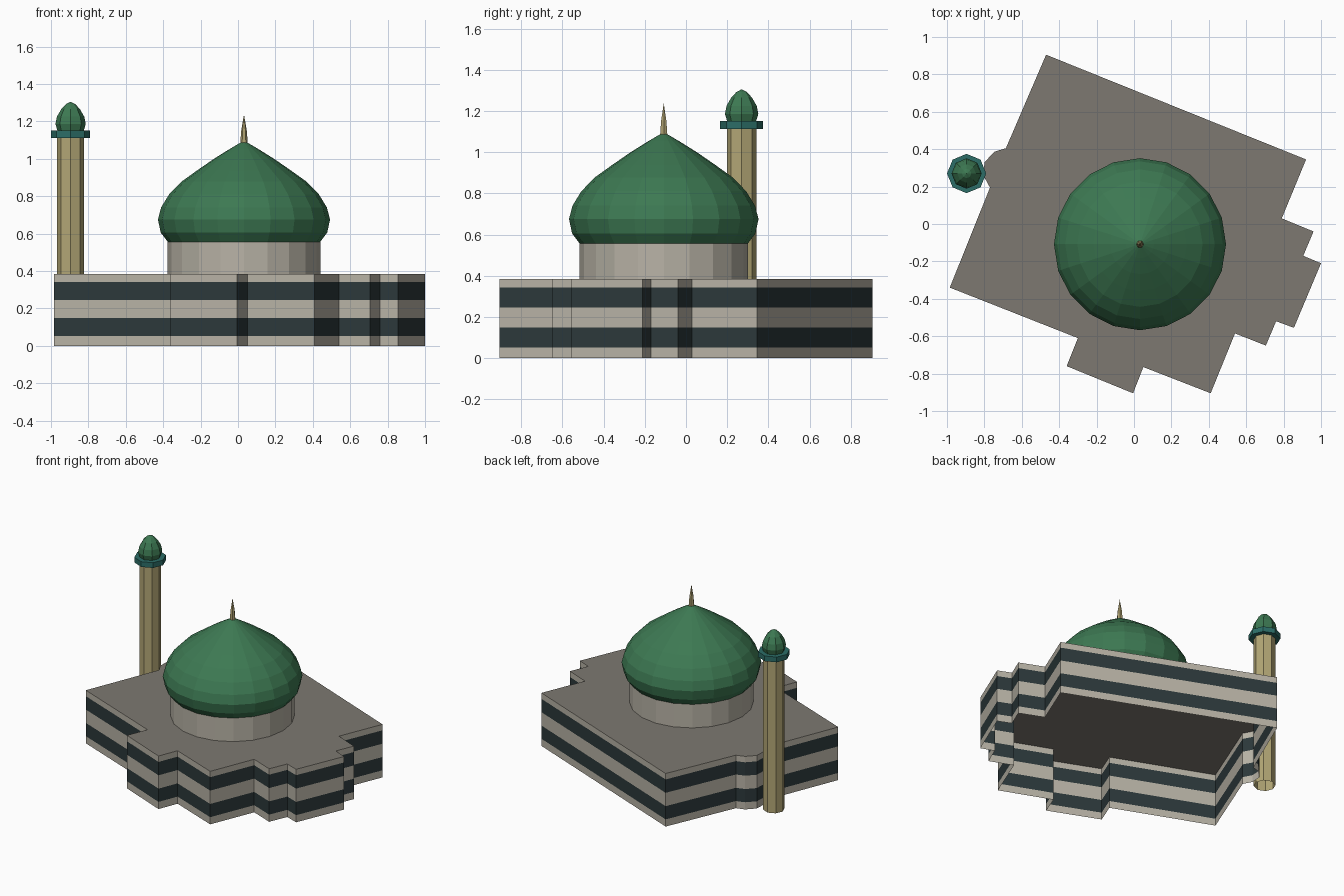
import bpy, bmesh
from math import cos, sin, tau

cube = bpy.data.objects.get("Cube")
if cube:
    bpy.data.objects.remove(cube, do_unlink=True)


def material(name, rgb):
    m = bpy.data.materials.new(name)
    m.use_nodes = True
    m.diffuse_color = (*rgb, 1)
    m.node_tree.nodes["Principled BSDF"].inputs["Base Color"].default_value = (*rgb, 1)
    return m


pale_stone = material("pale stone", (0.48, 0.45, 0.38))
dark_stone = material("dark stone", (0.025, 0.04, 0.043))
roof_grey = material("roof grey", (0.205, 0.19, 0.165))
dome_green = material("dome green", (0.046, 0.19, 0.085))
sandstone = material("sandstone", (0.45, 0.385, 0.18))
teal = material("balcony teal", (0.025, 0.155, 0.135))
gold = material("finial gold", (0.42, 0.35, 0.16))


def finish(name, bm, mats):
    mesh = bpy.data.meshes.new(name)
    bm.to_mesh(mesh)
    bm.free()
    for m in mats:
        mesh.materials.append(m)
    obj = bpy.data.objects.new(name, mesh)
    bpy.context.collection.objects.link(obj)
    return obj


def bridge(bm, low, high, index=0):
    """Join two closed rings; a ring of one vertex makes a tip."""
    n = len(low)
    for i in range(n):
        j = (i + 1) % n
        if len(high) == 1:
            f = bm.faces.new((low[i], low[j], high[0]))
        else:
            f = bm.faces.new((low[i], low[j], high[j], high[i]))
        f.material_index = index


def turned(name, centre, profile, sides, mat, cap_top=False, cap_bottom=False):
    """Revolve (radius, height) points into a faceted solid."""
    bm = bmesh.new()
    rings = []
    for r, z in profile:
        count = sides if r > 0 else 1
        rings.append([bm.verts.new((centre[0] + r * cos(tau * i / sides),
                                    centre[1] + r * sin(tau * i / sides), z))
                      for i in range(count)])
    for low, high in zip(rings, rings[1:]):
        bridge(bm, low, high)
    if cap_top:
        bm.faces.new(rings[-1])
    if cap_bottom:
        bm.faces.new(rings[0][::-1])
    return finish(name, bm, [mat])


# Prayer hall outline, anticlockwise, with a small rounded niche on one side
outline = [
    (-0.47, 0.905), (-0.685, 0.405), (-0.745, 0.387), (-0.80, 0.33),
    (-0.803, 0.255), (-0.77, 0.195), (-0.985, -0.34), (-0.30, -0.61),
    (-0.36, -0.76), (-0.005, -0.905), (0.05, -0.765), (0.41, -0.905),
    (0.54, -0.585), (0.705, -0.65), (0.76, -0.52), (0.855, -0.555),
    (1.0, -0.21), (0.905, -0.17), (0.96, -0.04), (0.79, 0.03), (0.92, 0.345),
]
roof_z = 0.385

# Striped walls: alternating courses, open underneath
bm = bmesh.new()
levels = [0, 0.052, 0.148, 0.245, 0.342, roof_z]
courses = [[bm.verts.new((x, y, z)) for x, y in outline] for z in levels]
for k, (low, high) in enumerate(zip(courses, courses[1:])):
    bridge(bm, low, high, k % 2)
finish("striped_walls", bm, [pale_stone, dark_stone])

# Flat roof
bm = bmesh.new()
bm.faces.new([bm.verts.new((x, y, roof_z)) for x, y in outline])
finish("flat_roof", bm, [roof_grey])

# Central drum, dome and finial
hall = (0.032, -0.108)
turned("dome_drum", hall, [(0.408, roof_z), (0.408, 0.556)], 20, pale_stone)
turned("main_dome", hall,
       [(0.408, 0.556), (0.445, 0.605), (0.46, 0.675), (0.443, 0.74),
        (0.40, 0.81), (0.335, 0.877), (0.25, 0.938), (0.16, 1.0),
        (0.075, 1.053), (0, 1.097)], 20, dome_green)
turned("dome_finial", hall, [(0.02, 1.085), (0.015, 1.15), (0, 1.237)], 6, gold)

# Minaret beside the niche
tower = (-0.895, 0.27)
turned("minaret_shaft", tower, [(0.072, 0), (0.072, 1.112)], 8, sandstone)
turned("minaret_balcony", tower, [(0.105, 1.112), (0.105, 1.15)], 8, teal, True, True)
turned("minaret_dome", tower,
       [(0.07, 1.15), (0.081, 1.185), (0.073, 1.225), (0.05, 1.265),
        (0.025, 1.292), (0, 1.305)], 8, dome_green)
